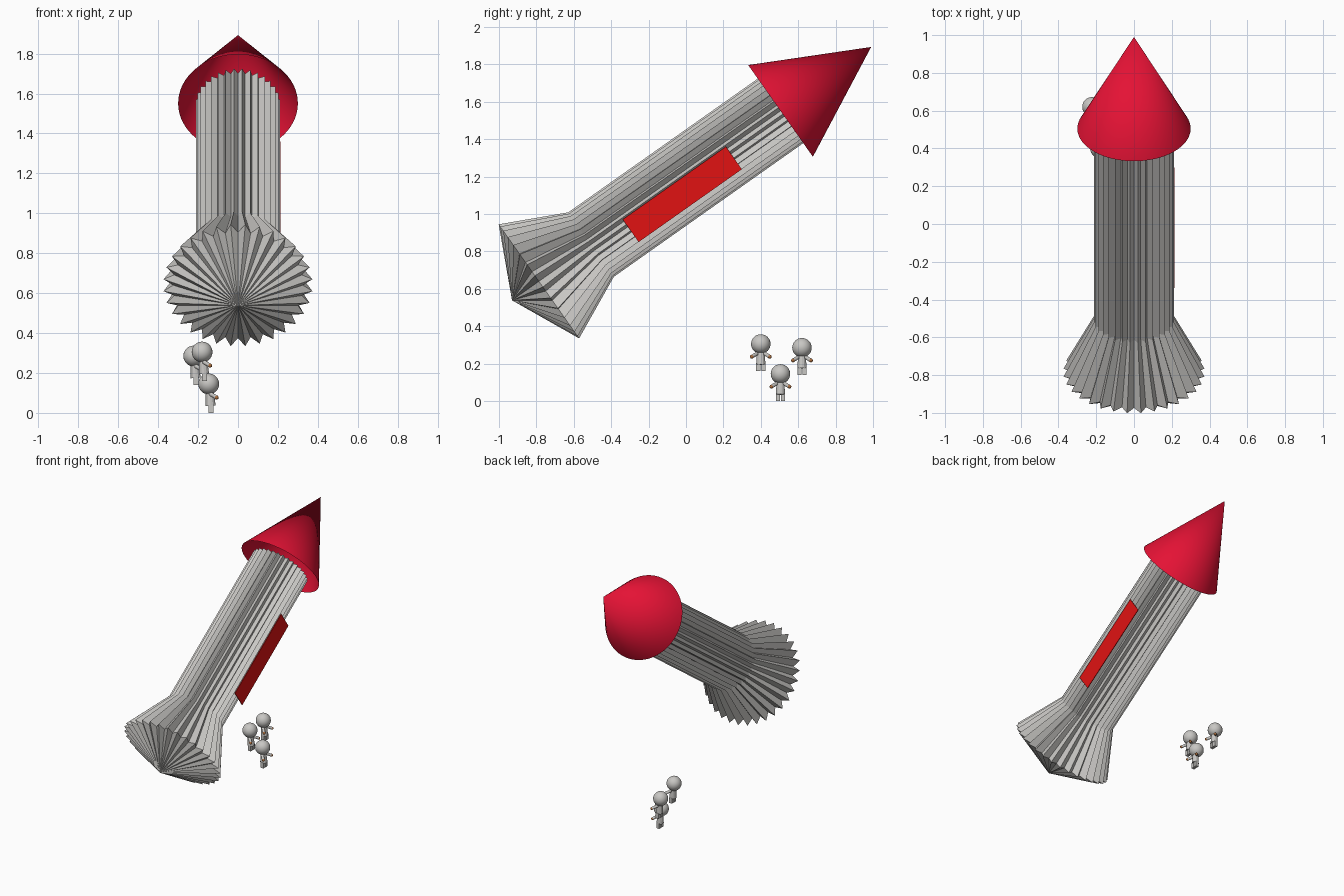
import bpy, bmesh, math
from mathutils import Matrix, Vector

if "Cube" in bpy.data.objects:
    bpy.data.objects.remove(bpy.data.objects["Cube"])

def material(name, rgb):
    m = bpy.data.materials.new(name)
    m.diffuse_color = (*rgb, 1)
    m.use_nodes = True
    m.node_tree.nodes["Principled BSDF"].inputs["Base Color"].default_value = m.diffuse_color
    return m

GREY = material("paper grey", (0.58, 0.57, 0.55))
CRIMSON = material("crimson", (0.78, 0.006, 0.035))
RED = material("bright red", (0.75, 0.006, 0.006))
BROWN = material("brown", (0.42, 0.16, 0.05))

def finish(name, bm, mat, smooth=False):
    me = bpy.data.meshes.new(name)
    bmesh.ops.recalc_face_normals(bm, faces=bm.faces)
    for f in bm.faces:
        f.smooth = smooth
    bm.to_mesh(me)
    bm.free()
    me.materials.append(mat)
    ob = bpy.data.objects.new(name, me)
    bpy.context.collection.objects.link(ob)
    return ob

# Rocket frame: origin at the nose tip, local z along the tilted axis
TILT = math.radians(35.2)
c, s = math.cos(TILT), math.sin(TILT)
AXIS = Matrix(((1, 0, 0, 0), (0, s, c, 0.99), (0, -c, s, 1.893), (0, 0, 0, 1)))

# Nose cone, open underneath
bm = bmesh.new()
bmesh.ops.create_cone(bm, cap_ends=False, segments=64, radius1=0.3, radius2=0,
                      depth=0.593, matrix=AXIS @ Matrix.Translation((0, 0, -0.2965)))
bmesh.ops.remove_doubles(bm, verts=bm.verts, dist=1e-5)
finish("nose_cone", bm, CRIMSON, True)

# Pleated body flaring out to the tail, closed by a pointed fan
PLEATS = 32
bm = bmesh.new()
rings = []
for z, ridge, valley in ((-0.59, 0.212, 0.183), (-1.833, 0.212, 0.183), (-2.174, 0.375, 0.325)):
    ring = []
    for i in range(2 * PLEATS):
        a = math.pi * i / PLEATS
        r = ridge if i % 2 else valley
        ring.append(bm.verts.new(AXIS @ Vector((r * math.cos(a), r * math.sin(a), z))))
    rings.append(ring)
apex = bm.verts.new(AXIS @ Vector((0, 0, -2.35)))
n = 2 * PLEATS
for i in range(n):
    j = (i + 1) % n
    for a, b in zip(rings, rings[1:]):
        bm.faces.new((a[i], a[j], b[j], b[i]))
    bm.faces.new((rings[-1][i], rings[-1][j], apex))
finish("pleated_body", bm, GREY)

# Red plate on the right side
bm = bmesh.new()
plate = Matrix.Translation((0.211, -0.02, 1.105)) @ Matrix.Rotation(TILT, 4, 'X')
bmesh.ops.create_cube(bm, size=1, matrix=plate @ Matrix.Diagonal((0.005, 0.675, 0.148, 1)))
finish("side_plate", bm, RED)

def box(bm, centre, size):
    bmesh.ops.create_cube(bm, size=1, matrix=Matrix.Translation(centre) @ Matrix.Diagonal((*size, 1)))

def rod(bm, p, q, r1, r2):
    p, q = Vector(p), Vector(q)
    d = q - p
    m = Matrix.Translation((p + q) / 2) @ d.to_track_quat('Z', 'Y').to_matrix().to_4x4()
    bmesh.ops.create_cone(bm, cap_ends=True, segments=12, radius1=r1, radius2=r2, depth=d.length, matrix=m)

# Little figures facing +x; the origin is at the feet
def figure(tag, x, y, z):
    at = Vector((x, y, z))
    bm = bmesh.new()
    bmesh.ops.create_uvsphere(bm, u_segments=24, v_segments=16, radius=0.052,
                              matrix=Matrix.Translation(at + Vector((0, 0, 0.145))))
    finish("head_" + tag, bm, GREY, True)
    bm = bmesh.new()
    rod(bm, at + Vector((0.01, 0, 0.035)), at + Vector((0.005, 0, 0.11)), 0.025, 0.02)
    finish("torso_" + tag, bm, GREY)
    bm = bmesh.new()
    hands = bmesh.new()
    for k in (-1, 1):
        box(bm, at + Vector((0.012, 0.014 * k, 0.02)), (0.024, 0.022, 0.04))
        sh = at + Vector((0.01, 0.018 * k, 0.095))
        tip = at + Vector((0.04, 0.048 * k, 0.077))
        rod(bm, sh, tip, 0.010, 0.010)
        bmesh.ops.create_icosphere(hands, subdivisions=2, radius=0.0105, matrix=Matrix.Translation(tip))
    finish("limbs_" + tag, bm, GREY)
    finish("hands_" + tag, hands, BROWN, True)

figure("left", -0.18, 0.40, 0.16)
figure("low", -0.147, 0.505, 0.0)
figure("right", -0.222, 0.62, 0.14)
